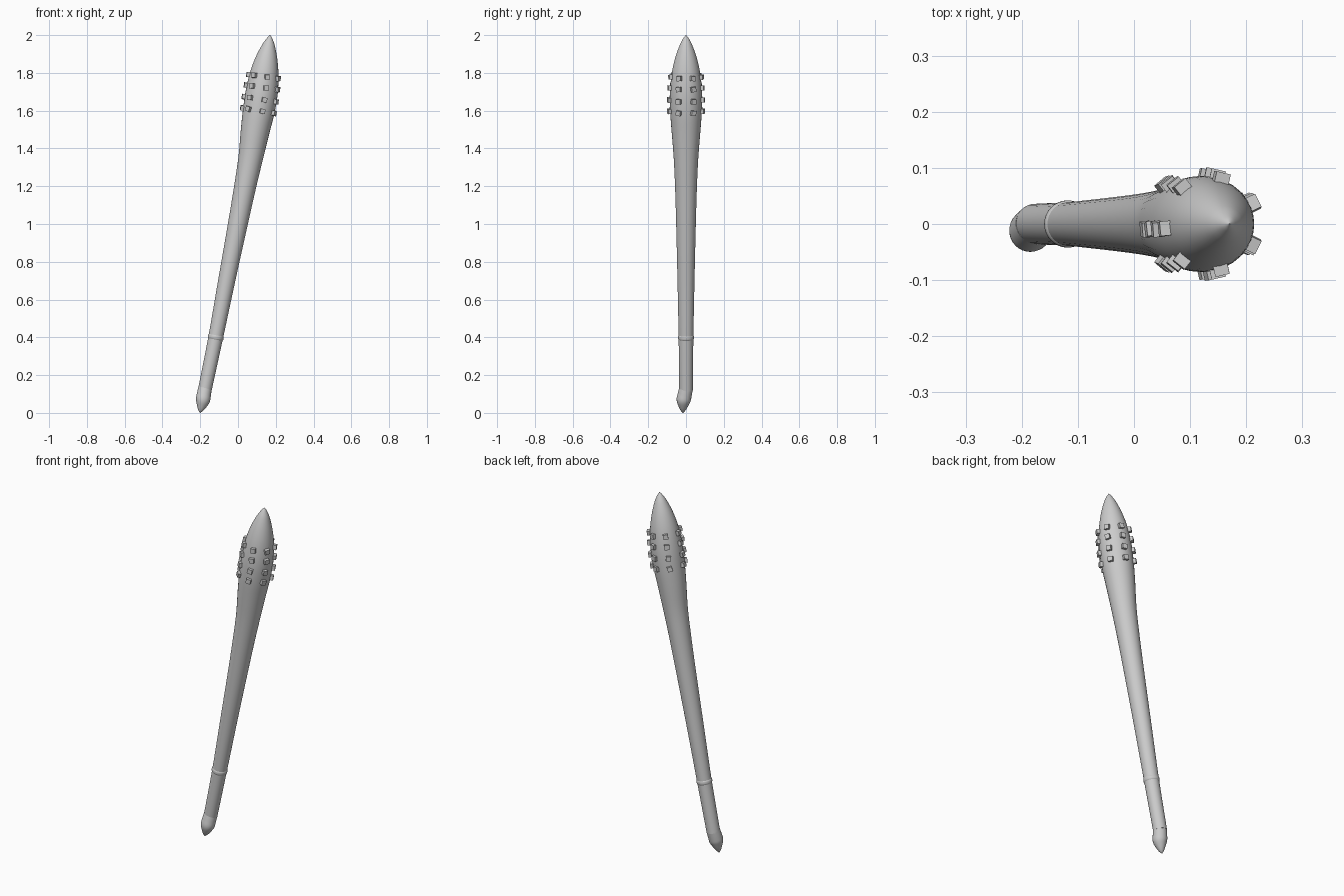
import bpy, bmesh, math, random
from mathutils import Vector, Matrix

if "Cube" in bpy.data.objects:
    bpy.data.objects.remove(bpy.data.objects["Cube"])

random.seed(4)
SIDES = 32


def spline(stations, steps):
    """Smooth path through (x, y, z, radius) stations."""
    p = [Vector(s) for s in stations]
    p = [2 * p[0] - p[1]] + p + [2 * p[-1] - p[-2]]
    out = []
    for i in range(1, len(p) - 2):
        a, b, c, d = p[i - 1:i + 3]
        # tangents scaled to uneven station spacing
        l0, l1, l2 = ((v.xyz - u.xyz).length for u, v in ((a, b), (b, c), (c, d)))
        m1 = (c - a) * (l1 / (l0 + l1))
        m2 = (d - b) * (l1 / (l1 + l2))
        for k in range(steps):
            t = k / steps
            out.append((2*t**3 - 3*t**2 + 1) * b + (t**3 - 2*t**2 + t) * m1
                       + (3*t**2 - 2*t**3) * c + (t**3 - t**2) * m2)
    return out + [p[-2]]


def frame(path, i):
    t = (path[min(i + 1, len(path) - 1)].xyz - path[max(i - 1, 0)].xyz).normalized()
    u = Vector((0, 1, 0)).cross(t).normalized()
    return u, t.cross(u), t


def finish(name, bm):
    bmesh.ops.recalc_face_normals(bm, faces=bm.faces)
    me = bpy.data.meshes.new(name)
    bm.to_mesh(me)
    bm.free()
    ob = bpy.data.objects.new(name, me)
    bpy.context.collection.objects.link(ob)
    return ob


def loft(name, stations, steps=4, angle=35):
    path = spline(stations, steps)
    bm = bmesh.new()
    rings = []
    for i, s in enumerate(path):
        u, v, _ = frame(path, i)
        rings.append([bm.verts.new(s.xyz + max(s.w, 0.001) * (u * math.cos(a) + v * math.sin(a)))
                      for a in (2 * math.pi * k / SIDES for k in range(SIDES))])
    for r, q in zip(rings, rings[1:]):
        for k in range(SIDES):
            n = (k + 1) % SIDES
            bm.faces.new((r[k], r[n], q[n], q[k]))
    bm.faces.new(rings[0])
    bm.faces.new(rings[-1])
    ob = finish(name, bm)
    bpy.ops.object.select_all(action='DESELECT')
    ob.select_set(True)
    bpy.context.view_layer.objects.active = ob
    bpy.ops.object.shade_smooth_by_angle(angle=math.radians(angle))
    return path


# Shaft swelling into the pointed club head
club = loft("club_shaft_and_head", [
    (-.176, 0, .12, .036), (-.118, 0, .40, .039), (-.060, 0, .70, .045),
    (-.001, 0, 1.0, .052), (.038, 0, 1.2, .058), (.067, 0, 1.35, .065),
    (.092, 0, 1.5, .077), (.110, 0, 1.6, .084), (.126, 0, 1.7, .085),
    (.140, 0, 1.8, .075), (.152, 0, 1.88, .057), (.163, 0, 1.95, .032),
    (.168, 0, 1.985, .013), (.170, 0, 2.0, .001)])

# Bent pointed butt below the grip
loft("butt_end", [
    (-.175, 0, .128, .036), (-.181, -.007, .095, .0375), (-.186, -.013, .065, .037),
    (-.193, -.015, .035, .025), (-.199, -.016, .012, .012), (-.202, -.016, .001, .002)])

# Thin raised band above the grip
loft("grip_band", [
    (-.1205, 0, .388, .0385), (-.1195, 0, .393, .0415),
    (-.118, 0, .400, .042), (-.1165, 0, .407, .0415), (-.1155, 0, .412, .0385)], 2)

# Seven columns of four cube studs around the head
bm = bmesh.new()
for z in (1.60, 1.66, 1.723, 1.78):
    i = min(range(len(club)), key=lambda k: abs(club[k].z - z))
    s = club[i]
    u, v, t = frame(club, i)
    c = s.xyz + t * (z - s.z)
    for k in range(7):
        a = math.pi + 2 * math.pi * k / 7 + (0.1 if k == 0 else 0)
        out = u * math.cos(a) + v * math.sin(a)
        side = t.cross(out)
        m = Matrix((out, side, t)).transposed().to_4x4()
        m.translation = c + out * (s.w + .002)
        twist = Matrix.Rotation(random.uniform(-.2, .2), 4, 'X')
        bmesh.ops.create_cube(bm, size=.026, matrix=m @ twist)
finish("head_studs", bm)
